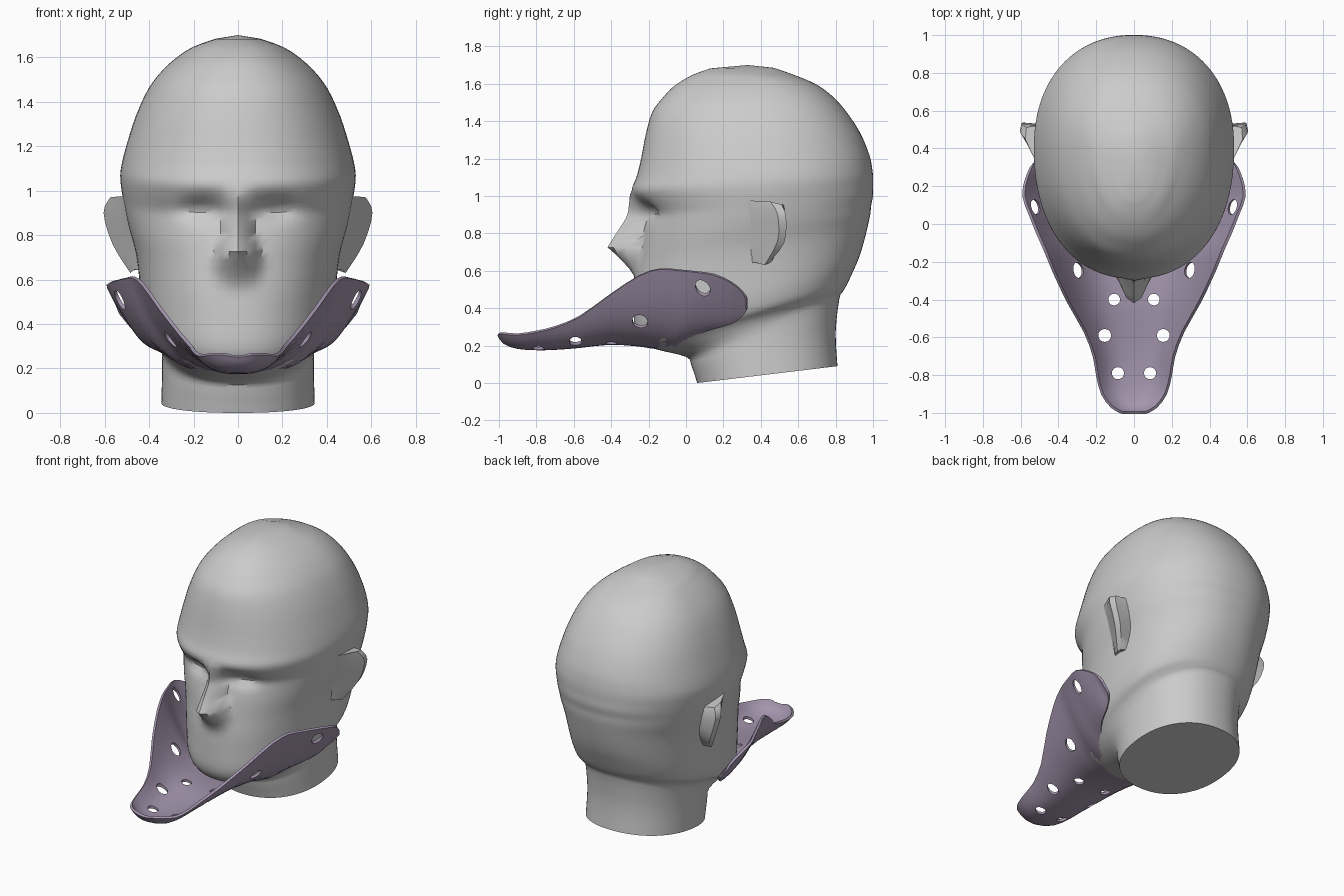
import bpy, bmesh, math
from mathutils import Vector

if "Cube" in bpy.data.objects:
    bpy.data.objects.remove(bpy.data.objects["Cube"])


def material(name, rgb):
    m = bpy.data.materials.new(name)
    m.diffuse_color = (*rgb, 1)
    m.use_nodes = True
    m.node_tree.nodes["Principled BSDF"].inputs["Base Color"].default_value = m.diffuse_color
    return m


GREY = material("light grey", (0.60, 0.60, 0.60))
MAUVE = material("dusty mauve", (0.37, 0.30, 0.42))


def finish(bm, name, mat, angle):
    bmesh.ops.recalc_face_normals(bm, faces=bm.faces)
    me = bpy.data.meshes.new(name)
    bm.to_mesh(me)
    bm.free()
    me.materials.append(mat)
    for p in me.polygons:
        p.use_smooth = True
    me.set_sharp_from_angle(angle=math.radians(angle))
    ob = bpy.data.objects.new(name, me)
    bpy.context.collection.objects.link(ob)
    return ob


def refine(rows, n):
    """Catmull-Rom subdivision of a list of number tuples."""
    out = []
    for i in range(len(rows) - 1):
        p0, p1 = rows[max(i - 1, 0)], rows[i]
        p2, p3 = rows[i + 1], rows[min(i + 2, len(rows) - 1)]
        for k in range(n):
            t = k / n
            out.append([0.5 * (2 * b + (c - a) * t + (2 * a - 5 * b + 4 * c - d) * t * t
                               + (3 * b - a - 3 * c + d) * t ** 3)
                        for a, b, c, d in zip(p0, p1, p2, p3)])
    out.append(list(rows[-1]))
    return out


def skin(bm, rows, closed=False):
    for a, b in zip(rows, rows[1:]):
        n = len(a)
        for j in range(n if closed else n - 1):
            k = (j + 1) % n
            bm.faces.new((a[j], a[k], b[k], b[j]))


def lookup(table, z):
    for a, b in zip(table, table[1:]):
        if a[0] <= z <= b[0]:
            f = (z - a[0]) / (b[0] - a[0])
            return [p + (q - p) * f for p, q in zip(a[1:], b[1:])]
    return None


# Head and neck: tilted rings (front y, front z, back y, back z, half width)
rings = refine([
    (.06, 0, .81, .09, .345), (.03, .09, .80, .27, .342), (0, .14, .82, .45, .345),
    (-.16, .18, .84, .49, .37), (-.235, .215, .86, .525, .41),
    (-.275, .29, .895, .60, .43), (-.275, .42, .925, .67, .44),
    (-.27, .54, .95, .75, .45), (-.255, .65, .97, .83, .465),
    (-.24, .76, .985, .90, .49), (-.225, .84, .99, .95, .505),
    (-.22, .90, 1, 1, .515), (-.26, .965, 1, 1.05, .525), (-.29, 1.03, 1, 1.1, .53),
    (-.265, 1.1, .995, 1.15, .522), (-.24, 1.2, .98, 1.22, .50),
    (-.215, 1.33, .93, 1.34, .46), (-.18, 1.45, .85, 1.46, .405),
    (-.12, 1.53, .775, 1.54, .345), (-.06, 1.59, .69, 1.60, .28),
    (.03, 1.645, .57, 1.65, .20), (.13, 1.682, .47, 1.685, .10)], 3)
# Nose: height, projection, half width
NOSE = [(.56, 0, .10), (.62, .05, .11), (.70, .14, .115), (.725, .175, .10),
        (.80, .14, .075), (.90, .095, .055), (.97, .04, .06), (1.03, 0, .08)]


def face_offset(x, z):
    y = 0.045 * math.exp(-((abs(x) - .17) / .085) ** 2 - ((z - .92) / .05) ** 2)
    nose = lookup(NOSE, z)
    if nose and abs(x) < nose[1]:
        y -= nose[0] * (1 - (x / nose[1]) ** 2)
    return y


bm = bmesh.new()
rows = []
SEG = 96
for yf, zf, yb, zb, hw in rings:
    cy = 0.4 if yf < 0 else 0.5 * (yf + yb) if zf < .5 else 0.34
    row = []
    for j in range(SEG):
        a = 2 * math.pi * j / SEG
        s, c = math.sin(a), -math.cos(a)
        e = 2 / 2.2
        x = hw * math.copysign(abs(s) ** e, s)
        y = cy + abs(c) ** e * ((yf - cy) if c < 0 else (yb - cy))
        z = zf + (zb - zf) * (y - yf) / (yb - yf)
        if y < 0.1:
            y += face_offset(x, z)
        row.append(bm.verts.new((x, y, z)))
    rows.append(row)
skin(bm, rows, True)
bm.faces.new(rows[0])
top = bm.verts.new((0, .33, 1.70))
for j in range(SEG):
    bm.faces.new((rows[-1][j], rows[-1][(j + 1) % SEG], top))
finish(bm, "head", GREY, 35)

# Ears: flap lofted through front edge, hollow, rim and back edge
ear = [
    [(.49, .28, .97), (.47, .30, .86), (.45, .32, .75), (.43, .34, .64)],
    [(.53, .35, .975), (.525, .39, .87), (.50, .39, .76), (.465, .37, .645)],
    [(.575, .45, .97), (.605, .49, .90), (.565, .49, .76), (.485, .42, .63)],
    [(.57, .51, .955), (.595, .535, .89), (.55, .525, .75), (.475, .44, .64)],
    [(.48, .53, .95), (.46, .53, .87), (.44, .51, .76), (.42, .46, .65)]]
for side, name in ((1, "right_ear"), (-1, "left_ear")):
    bm = bmesh.new()
    cols = [[bm.verts.new((side * x, y, z)) for x, y, z in refine(c, 3)] for c in ear]
    skin(bm, cols)
    bm.faces.new([c[0] for c in cols])
    bm.faces.new([c[-1] for c in cols])
    finish(bm, name, GREY, 40)

# Jaw guard: stations (y, inner x, inner z, outer x, outer z, curve power)
stations = refine([
    (-1.0, 0, .255, .06, .265, 2), (-.97, 0, .215, .115, .265, 2.5),
    (-.90, 0, .190, .168, .26, 3), (-.80, 0, .183, .195, .275, 3),
    (-.70, 0, .185, .212, .30, 3), (-.57, 0, .195, .26, .355, 3),
    (-.41, 0, .212, .35, .47, 3), (-.25, 0, .203, .425, .575, 3),
    (-.14, 0, .187, .47, .61, 2.8), (-.05, .16, .20, .51, .605, 2.2),
    (.05, .30, .26, .55, .595, 1.6), (.15, .38, .295, .585, .58, 1.3),
    (.24, .42, .32, .57, .54, 1.2), (.30, .45, .36, .545, .49, 1),
    (.325, .48, .39, .53, .45, 1)], 2)
bm = bmesh.new()
for side in (1, -1):
    rows = []
    for y, xi, zi, xe, ze, p in stations:
        xi = max(xi, 0)
        rows.append([bm.verts.new((side * (xi + (xe - xi) * k / 10), y,
                                   zi + (ze - zi) * (k / 10) ** p)) for k in range(11)])
    skin(bm, rows)
bmesh.ops.remove_doubles(bm, verts=bm.verts, dist=1e-4)
guard = finish(bm, "jaw_guard", MAUVE, 35)
thick = guard.modifiers.new("thickness", "SOLIDIFY")
thick.thickness, thick.offset = 0.016, 0

# Vent holes: position, drilling direction, radius, length
holes = [((.085, -.79, .19), (0, 0, 1), .032), ((.155, -.59, .22), (0, 0, 1), .034),
         ((.105, -.40, .21), (0, 0, 1), .031), ((.30, -.245, .335), (.6, -.1, -.8), .042),
         ((.53, .09, .51), (.5, 0, -.85), .04)]
bm = bmesh.new()
for pos, axis, r in holes:
    for side in (1, -1):
        d = Vector((side * axis[0], axis[1], axis[2]))
        mat = d.to_track_quat('Z', 'Y').to_matrix().to_4x4()
        mat.translation = (side * pos[0], pos[1], pos[2])
        bmesh.ops.create_cone(bm, cap_ends=True, segments=20, radius1=r, radius2=r,
                              depth=.2, matrix=mat)
cutter = finish(bm, "vent_cutter", MAUVE, 30)
cutter.hide_render = True
cut = guard.modifiers.new("vents", "BOOLEAN")
cut.operation, cut.object, cut.solver = "DIFFERENCE", cutter, "EXACT"

# Bake the guard and drop the cutter
bpy.context.view_layer.update()
baked = bpy.data.meshes.new_from_object(guard.evaluated_get(bpy.context.evaluated_depsgraph_get()))
guard.modifiers.clear()
guard.data = baked
baked.set_sharp_from_angle(angle=math.radians(35))
bpy.data.objects.remove(cutter)
